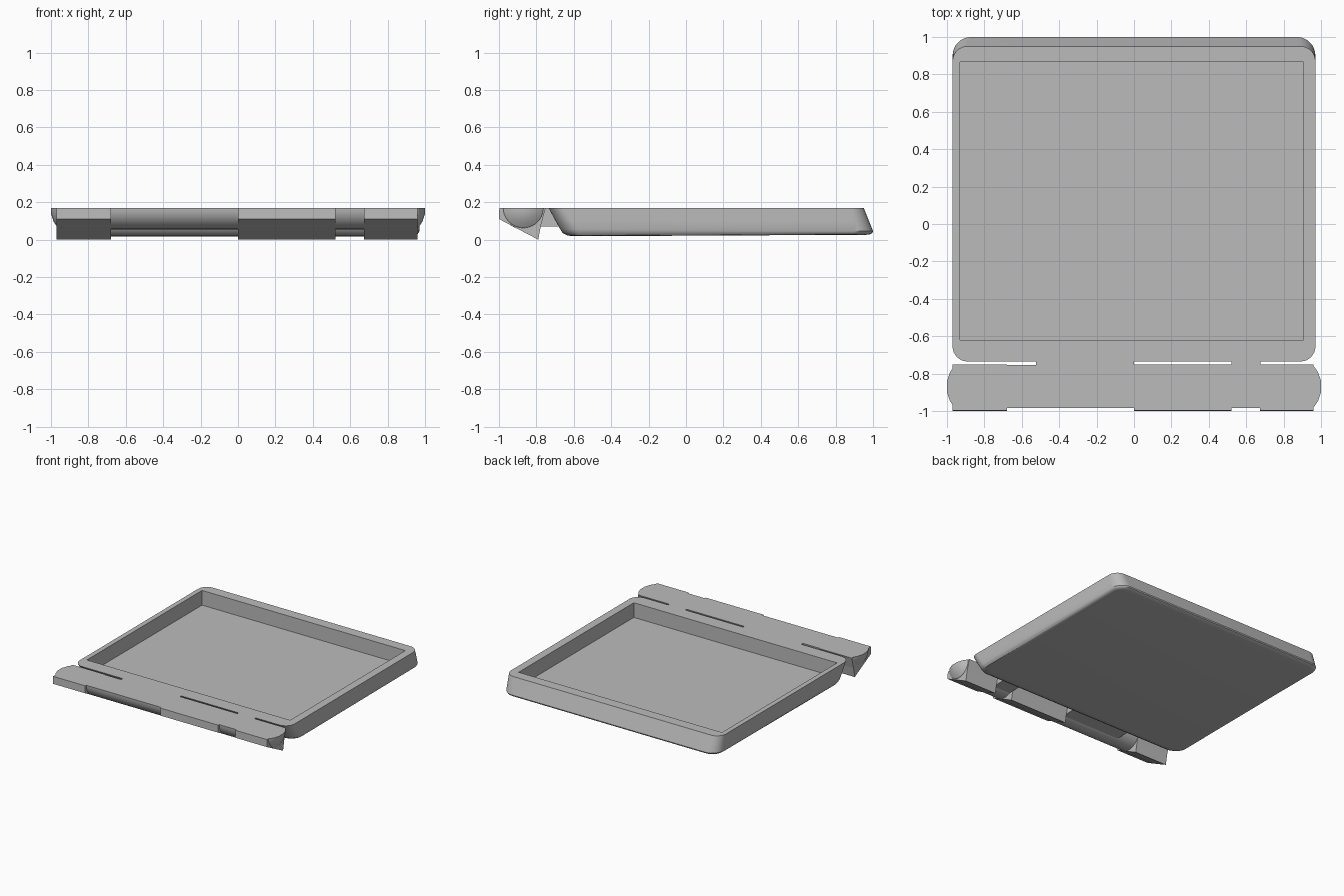
import bpy, bmesh, math
from mathutils import Vector

cube = bpy.data.objects.get("Cube")
if cube:
    bpy.data.objects.remove(cube, do_unlink=True)

grey = bpy.data.materials.new("plain_grey")
grey.use_nodes = True
GREY = (0.5, 0.5, 0.5, 1)
grey.diffuse_color = GREY
grey.node_tree.nodes["Principled BSDF"].inputs["Base Color"].default_value = GREY

TOP = 0.17
AXIS_Y, RADIUS = -0.87, 0.115


def loft(name, rings):
    """Closed solid skinned through rings of equal length."""
    bm = bmesh.new()
    loops = [[bm.verts.new(p) for p in ring] for ring in rings]
    n = len(loops[0])
    for a, b in zip(loops, loops[1:]):
        for i in range(n):
            j = (i + 1) % n
            bm.faces.new((a[i], a[j], b[j], b[i]))
    bm.faces.new(loops[0])
    bm.faces.new(loops[-1])
    bmesh.ops.recalc_face_normals(bm, faces=bm.faces)
    mesh = bpy.data.meshes.new(name)
    bm.to_mesh(mesh)
    bm.free()
    mesh.materials.append(grey)
    ob = bpy.data.objects.new(name, mesh)
    bpy.context.collection.objects.link(ob)
    return ob


def smooth(ob, degrees=30):
    bpy.ops.object.select_all(action='DESELECT')
    ob.select_set(True)
    bpy.context.view_layer.objects.active = ob
    bpy.ops.object.shade_smooth_by_angle(angle=math.radians(degrees))


def rounded_ring(half_x, y0, y1, r, z0, z1, steps=8):
    """Rounded rectangle whose height runs from z0 at the front to z1 at the back."""
    pts = []
    corners = [(half_x - r, y1 - r), (r - half_x, y1 - r),
               (r - half_x, y0 + r), (half_x - r, y0 + r)]
    for k, (cx, cy) in enumerate(corners):
        for s in range(steps + 1):
            a = math.pi / 2 * (k + s / steps)
            x, y = cx + r * math.cos(a), cy + r * math.sin(a)
            pts.append(Vector((x, y, z0 + (z1 - z0) * (y - y0) / (y1 - y0))))
    return pts


def extrude_x(name, profile, x0, x1):
    return loft(name, [[(x, y, z) for y, z in profile] for x in (x0, x1)])


def half_round(r, steps=20):
    """Lower half circle hanging from the flat top."""
    return [(AXIS_Y + r * math.cos(a), TOP - r * math.sin(a))
            for a in (math.pi * i / steps for i in range(steps + 1))]


# Leaning tray with a rounded lower edge
tray = loft("tray", [
    rounded_ring(0.935, -0.60, 0.965, 0.08, 0.018, 0.026),
    rounded_ring(0.955, -0.635, 0.985, 0.09, 0.022, 0.029),
    rounded_ring(0.965, -0.66, 0.997, 0.10, 0.036, 0.036),
    rounded_ring(0.97, -0.672, 1.0, 0.10, 0.055, 0.045),
    rounded_ring(0.97, -0.70, 0.978, 0.09, 0.105, 0.10),
    rounded_ring(0.97, -0.735, 0.95, 0.08, TOP, TOP)])

# Square-cornered recess, cut and then discarded
recess = loft("recess_cutter", [
    [(x, y, z) for x, y in ((-0.93, -0.62), (0.905, -0.62), (0.905, 0.865), (-0.93, 0.865))]
    for z in (0.05, 0.3)])
recess.hide_render = True
cut = tray.modifiers.new("recess", 'BOOLEAN')
cut.operation, cut.solver, cut.object = 'DIFFERENCE', 'EXACT', recess
bpy.context.view_layer.objects.active = tray
bpy.ops.object.modifier_apply(modifier=cut.name)
bpy.data.objects.remove(recess, do_unlink=True)
smooth(tray)

# Half-round hinge bar with tapered ends
taper = [(1.0, 0.03), (0.985, 0.075), (0.965, 0.105), (0.945, RADIUS)]
stations = [(-x, r) for x, r in taper] + taper[::-1]
bar = loft("hinge_bar", [[(x, y, z) for y, z in half_round(r)] for x, r in stations])
smooth(bar, 25)

# Wedge-shaped knuckle blocks
wedge = [(-0.998, TOP), (-1.0, 0.11), (-0.79, 0.0), (-0.775, 0.08), (-0.75, TOP)]
for name, x0, x1 in (("right_knuckle", -0.97, -0.68),
                     ("middle_knuckle", 0.0, 0.52),
                     ("left_knuckle", 0.675, 0.96)):
    extrude_x(name, wedge, x0, x1)

# Arms joining the tray to the bar
arm = [(-0.86, TOP), (-0.86, 0.07), (-0.67, 0.07), (-0.72, TOP)]
for name, x0, x1 in (("wide_arm", -0.525, 0.0), ("narrow_arm", 0.52, 0.675)):
    extrude_x(name, arm, x0, x1)
